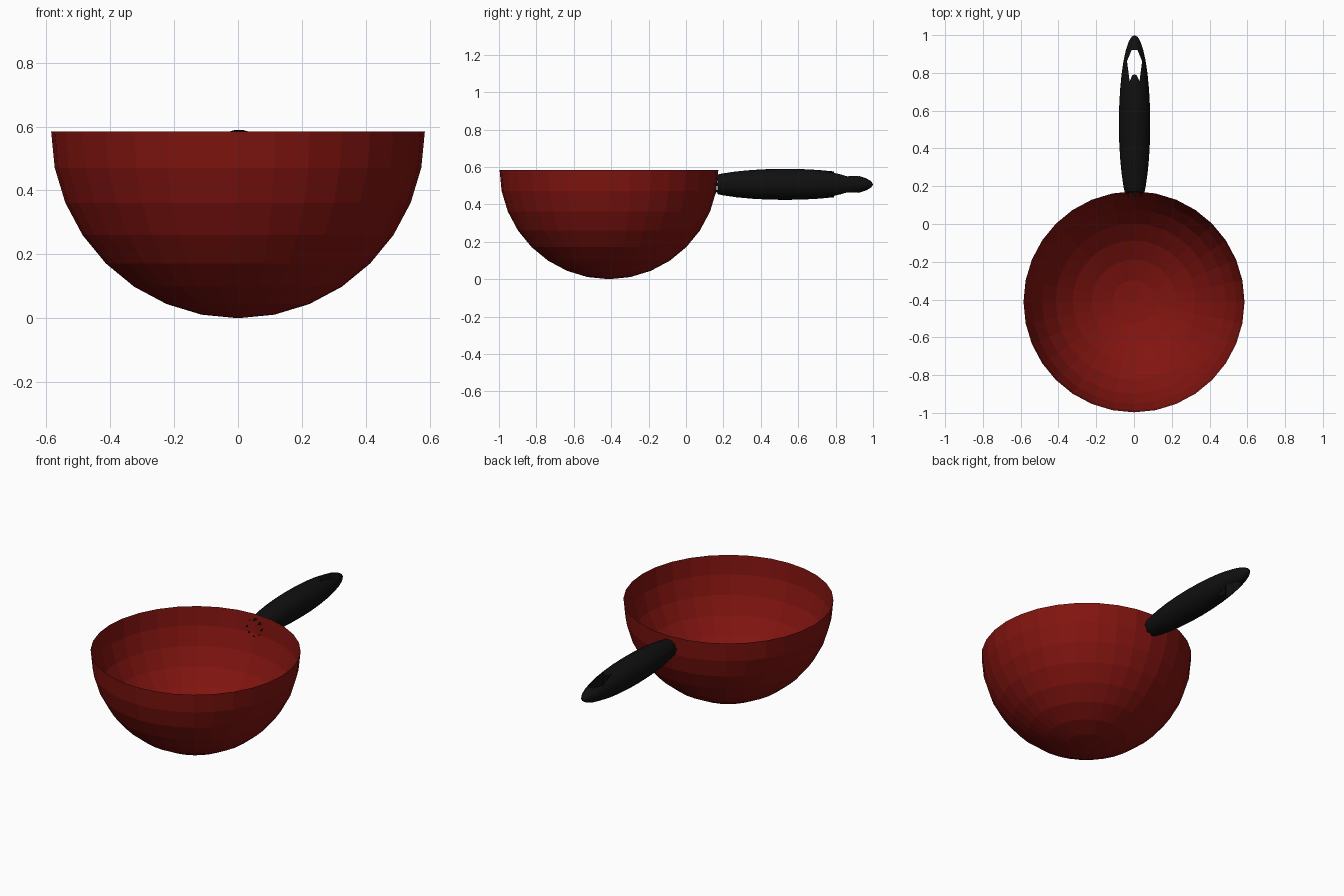
import bpy, bmesh, math
from mathutils import Matrix

if "Cube" in bpy.data.objects:
    bpy.data.objects.remove(bpy.data.objects["Cube"])


def add_object(name, bm, color=None):
    mesh = bpy.data.meshes.new(name)
    bm.to_mesh(mesh)
    bm.free()
    ob = bpy.data.objects.new(name, mesh)
    bpy.context.collection.objects.link(ob)
    if color:
        mat = bpy.data.materials.new(name + "_colour")
        mat.diffuse_color = (*color, 1)
        mat.use_nodes = True
        mat.node_tree.nodes["Principled BSDF"].inputs["Base Color"].default_value = mat.diffuse_color
        mesh.materials.append(mat)
    return ob


# Bowl: thin lower half of a sphere, open at the rim
R = 0.585
bm = bmesh.new()
bmesh.ops.create_uvsphere(bm, u_segments=32, v_segments=16, radius=R)
bmesh.ops.delete(bm, geom=[v for v in bm.verts if v.co.z > 0.01], context='VERTS')
bmesh.ops.translate(bm, verts=bm.verts, vec=(0, -0.412, R))
add_object("bowl", bm, (0.22, 0.007, 0.005))

# Handle: long ellipsoid with its poles along y
CX, CY, CZ = 0.003, 0.53, 0.507
W, L = 0.083, 0.47
bm = bmesh.new()
bmesh.ops.create_uvsphere(bm, u_segments=32, v_segments=16, radius=1)
bmesh.ops.transform(bm, verts=bm.verts, matrix=Matrix.Translation((CX, CY, CZ))
                    @ Matrix.Diagonal((W, L, W, 1)) @ Matrix.Rotation(math.radians(-90), 4, 'X'))
handle = add_object("handle", bm, (0.005, 0.005, 0.005))

# Hanging hole cutter: vertical prism
outline = [(-0.015, 0.922), (-0.04, 0.862), (-0.026, 0.755), (-0.012, 0.787), (0, 0.792),
           (0.012, 0.787), (0.026, 0.755), (0.04, 0.862), (0.015, 0.922)]
bm = bmesh.new()
face = bm.faces.new([bm.verts.new((CX + x, y, CZ - 0.2)) for x, y in outline])
ext = bmesh.ops.extrude_face_region(bm, geom=[face])
bmesh.ops.translate(bm, vec=(0, 0, 0.4),
                    verts=[g for g in ext["geom"] if isinstance(g, bmesh.types.BMVert)])
bmesh.ops.recalc_face_normals(bm, faces=bm.faces)
cutter = add_object("hole_cutter", bm)
cutter.hide_render = True

mod = handle.modifiers.new("hole", 'BOOLEAN')
mod.operation = 'DIFFERENCE'
mod.solver = 'EXACT'
mod.object = cutter
bpy.context.view_layer.objects.active = handle
handle.select_set(True)
bpy.ops.object.modifier_apply(modifier=mod.name)
bpy.data.objects.remove(cutter)

# Open, jagged root of the handle where it meets the bowl
bm = bmesh.new()
bm.from_mesh(handle.data)
bmesh.ops.delete(bm, geom=[v for v in bm.verts if v.co.y < 0.13], context='VERTS')
for v in bm.verts:
    if v.co.y < 0.15:
        step = round(math.atan2(v.co.z - CZ, v.co.x - CX) / math.radians(11.25))
        if step % 4:
            v.co.y = 0.168
            v.co.x = CX + (v.co.x - CX) * 1.14
            v.co.z = CZ + (v.co.z - CZ) * 1.14
bm.to_mesh(handle.data)
bm.free()
